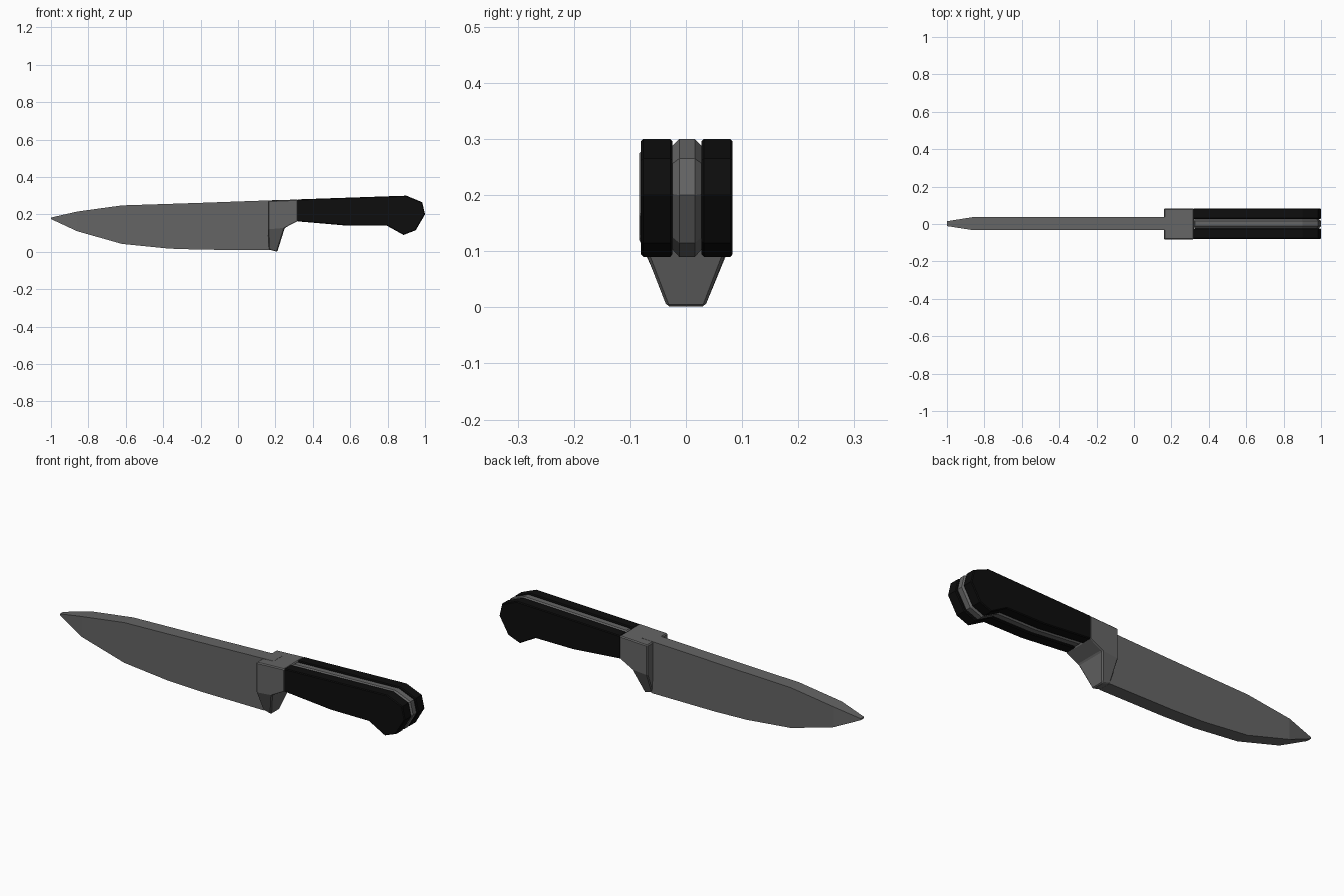
import bpy, bmesh
from math import radians

if "Cube" in bpy.data.objects:
    bpy.data.objects.remove(bpy.data.objects["Cube"])


def material(name, value):
    mat = bpy.data.materials.new(name)
    mat.diffuse_color = (value, value, value, 1)
    mat.use_nodes = True
    mat.node_tree.nodes["Principled BSDF"].inputs["Base Color"].default_value = mat.diffuse_color
    return mat


steel = material("steel", 0.13)
black = material("black_grip", 0.004)


def loft(name, rings, mat, bevel=0, angle=80):
    """Skin a list of equal-length closed rings, capping both ends."""
    bm = bmesh.new()
    vs = [[bm.verts.new(p) for p in ring] for ring in rings]
    n = len(rings[0])
    for a, b in zip(vs, vs[1:]):
        for i in range(n):
            j = (i + 1) % n
            bm.faces.new((a[i], a[j], b[j], b[i]))
    bm.faces.new(vs[0][::-1])
    bm.faces.new(vs[-1])
    bmesh.ops.recalc_face_normals(bm, faces=bm.faces)
    me = bpy.data.meshes.new(name)
    bm.to_mesh(me)
    bm.free()
    me.materials.append(mat)
    ob = bpy.data.objects.new(name, me)
    bpy.context.collection.objects.link(ob)
    if bevel:
        mod = ob.modifiers.new("soft_edges", "BEVEL")
        mod.width = bevel
        mod.segments = 1
        mod.limit_method = "ANGLE"
        mod.angle_limit = radians(angle)
    return ob


# Blade: stations (x bottom, x top, z bottom, z top, half thickness)
Y = 0.002
stations = [
    (-1.0, -1.0, 0.175, 0.183, 0.013),
    (-0.86, -0.86, 0.110, 0.215, 0.035),
    (-0.62, -0.62, 0.042, 0.248, 0.035),
    (-0.37, -0.37, 0.017, 0.256, 0.035),
    (-0.19, -0.19, 0.011, 0.262, 0.035),
    (0.17, 0.225, 0.010, 0.277, 0.035),
]
loft("blade", [[(xb, Y - h, zb), (xb, Y + h, zb), (xt, Y + h, zt), (xt, Y - h, zt)]
               for xb, xt, zb, zt, h in stations], steel)

# Bolster: levels (x front, z front, x back, z back, half width)
levels = [
    (0.165, 0.012, 0.21, 0.0, 0.034),
    (0.16, 0.12, 0.25, 0.128, 0.083),
    (0.16, 0.155, 0.32, 0.165, 0.083),
    (0.16, 0.273, 0.32, 0.28, 0.083),
]
loft("bolster", [[(xf, -h, zf), (xb, -h, zb), (xb, h, zb), (xf, h, zf)]
                 for xf, zf, xb, zb, h in levels], steel, 0.005, 40)

# Handle: two black scales around a chamfered steel tang
profile = [(0.315, 0.28), (0.9, 0.30), (0.985, 0.265), (1.0, 0.2), (0.95, 0.115),
           (0.885, 0.09), (0.795, 0.14), (0.58, 0.14), (0.315, 0.163)]
for name, y0, y1, mat, bev in (
        ("front_scale", -0.08, -0.024, black, 0.004),
        ("tang", -0.024, 0.028, steel, 0.012),
        ("back_scale", 0.028, 0.083, black, 0.004)):
    loft(name, [[(x, y, z) for x, z in profile] for y in (y0, y1)], mat, bev)
